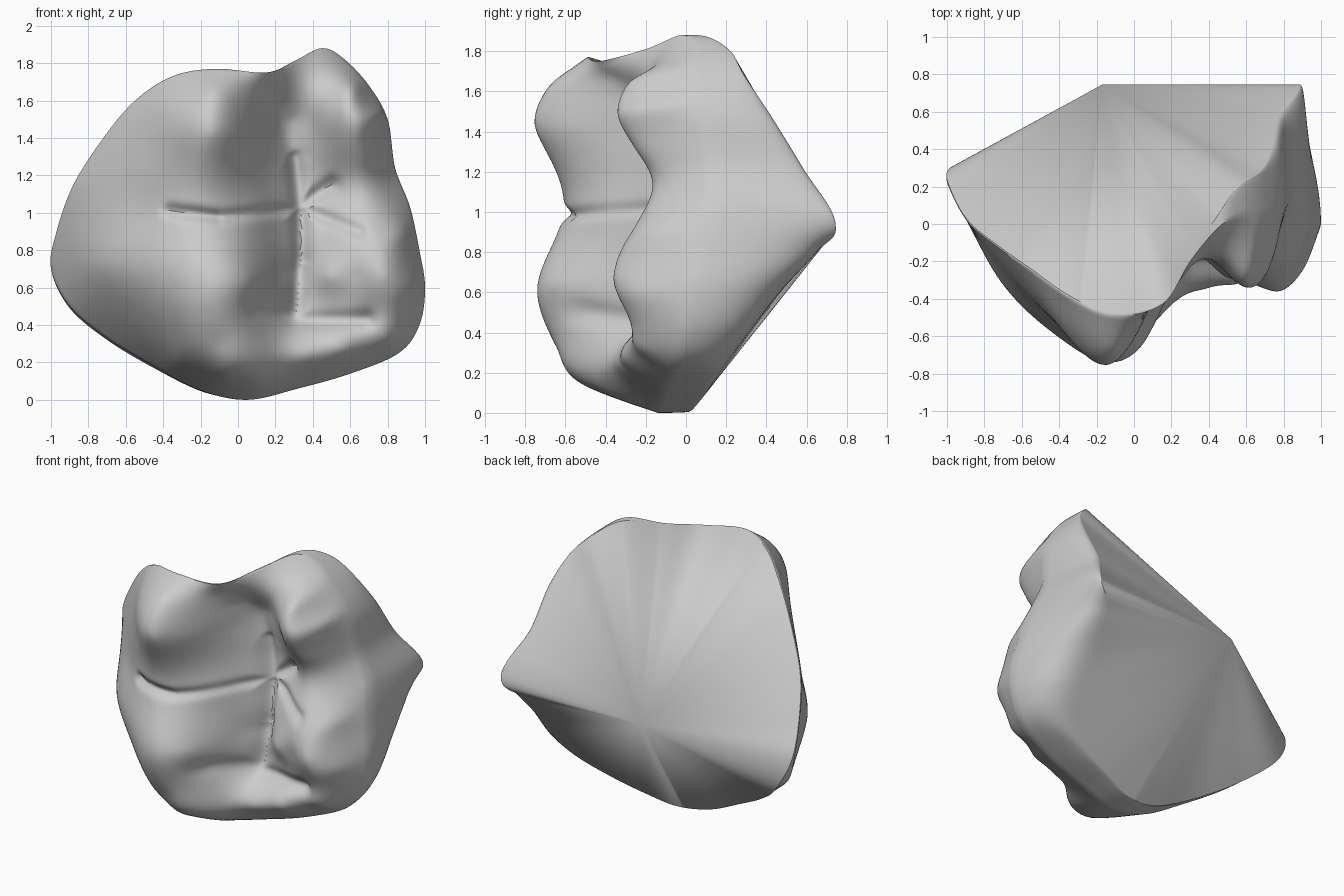
import bpy, bmesh, math
from mathutils import Vector
from mathutils.geometry import intersect_point_line

if "Cube" in bpy.data.objects:
    bpy.data.objects.remove(bpy.data.objects["Cube"])

# Open back rim of the crown, going round from the bottom towards -x (x, y, z)
RIM = [(.05, .02, .01), (-.18, 0, .04), (-.45, .05, .17), (-.7, .17, .32), (-.9, .31, .49),
       (-1, .28, .7), (-.97, .16, .9), (-.88, .01, 1.15), (-.72, -.12, 1.4), (-.55, -.24, 1.6),
       (-.35, -.38, 1.73), (-.12, -.48, 1.77), (.15, -.42, 1.75), (.3, -.18, 1.81),
       (.45, .05, 1.88), (.56, .21, 1.81), (.68, .29, 1.68), (.72, .43, 1.46), (.76, .59, 1.2),
       (.885, .745, .93), (.75, .65, .8), (.68, .46, .59), (.67, .3, .38), (.6, .18, .22),
       (.44, .12, .13), (.25, .07, .06)]
# Widest outline of the crown, matched point for point with the rim
EQUATOR = [(.05, -.14, 0), (-.2, -.14, .05), (-.45, -.06, .18), (-.7, .06, .33), (-.9, .17, .5),
           (-1, .25, .7), (-.97, .15, .9), (-.88, 0, 1.15), (-.72, -.13, 1.4), (-.55, -.25, 1.6),
           (-.35, -.39, 1.73), (-.12, -.49, 1.77), (.15, -.43, 1.75), (.3, -.2, 1.81),
           (.45, -.02, 1.88), (.57, .05, 1.82), (.7, .05, 1.68), (.8, .08, 1.5), (.84, .12, 1.24),
           (.92, .1, 1.03), (.97, .03, .8), (1, 0, .6), (.97, -.02, .4), (.86, -.05, .25),
           (.6, -.1, .14), (.32, -.13, .06)]
# Depth of the chewing surface (x, z, y)
LEFT_CUSPS = [(-.75, .72, -.25), (-.58, .68, -.45), (-.4, .63, -.6), (-.12, .62, -.74),
              (-.55, 1.25, -.39), (-.38, 1.35, -.57), (-.13, 1.43, -.75), (-.22, 1, -.61),
              (-.5, 1, -.46), (-.1, .3, -.63), (-.35, .35, -.5), (-.08, .13, -.49),
              (-.32, .2, -.36), (-.4, 1.58, -.49), (-.12, 1.65, -.66), (.05, .64, -.64),
              (.02, 1.42, -.58), (-.07, 1, -.57)]
VALLEY = [(.13, .65, -.49), (.1, 1, -.42), (.15, 1.4, -.3), (.15, 1.66, -.35), (.3, 1.5, -.13),
          (.3, 1.2, -.12), (.32, .95, -.15), (.3, .7, -.17), (.3, .45, -.22), (.2, .27, -.43),
          (.37, .24, -.35), (.12, .09, -.37)]
RIGHT_CUSPS = [(.52, 1.64, -.24), (.67, 1.54, -.29), (.62, 1.67, -.24), (.47, 1.4, -.2),
               (.7, 1.3, -.2), (.5, 1.15, -.11), (.7, 1.12, -.15), (.55, .95, -.21),
               (.78, .9, -.25), (.48, .66, -.28), (.63, .66, -.31), (.78, .67, -.36),
               (.5, .43, -.24), (.7, .44, -.26), (.55, .27, -.32), (.8, .32, -.23),
               (.93, .6, -.2), (.89, .9, -.14), (.76, 1.52, -.14)]
# Fissures (x1, z1, x2, z2, depth, width)
FISSURES = [(-.36, 1.01, -.1, .98, .04, .035), (-.1, .98, .3, 1.02, .03, .035),
            (.3, 1.3, .33, 1, .05, .045), (.33, 1, .34, .75, .06, .045),
            (.34, .75, .3, .42, .05, .045), (.3, 1.02, .5, 1.15, .04, .04),
            (.33, 1.03, .65, .9, .03, .035), (.3, .42, .68, .43, .04, .045),
            (.3, .43, .12, .5, .05, .06), (.3, 1.3, .2, 1.55, .03, .06)]
SEG, RINGS, WALL = 208, 64, 14
CENTRE = Vector((.08, 0, .95))
BACK_APEX = Vector((-.17, .745, .91))


def closed_curve(points, count):
    """Smooth closed curve through the points."""
    p, n, out = [Vector(q) for q in points], len(points), []
    for i in range(count):
        f = i * n / count
        k, t = int(f), f - int(f)
        a, b, c, d = (p[(k + j) % n] for j in (-1, 0, 1, 2))
        out.append(.5 * (2 * b + (c - a) * t + (2 * a - 5 * b + 4 * c - d) * t * t
                         + (3 * b - a - 3 * c + d) * t ** 3))
    return out


def kernel(dx, dz):
    r2 = dx * dx + dz * dz
    return r2 * math.log(r2) if r2 > 1e-12 else 0


def fit_surface(samples):
    """Thin-plate surface y(x, z) through the samples."""
    n = len(samples)
    m = [[kernel(a[0] - b[0], a[1] - b[1]) + (.002 if a is b else 0) for b in samples]
         + [1, a[0], a[1], a[2]] for a in samples]
    for k in range(3):
        m.append([(1, s[0], s[1])[k] for s in samples] + [0, 0, 0, 0])
    size = n + 3
    for c in range(size):
        piv = max(range(c, size), key=lambda r: abs(m[r][c]))
        m[c], m[piv] = m[piv], m[c]
        for r in range(c + 1, size):
            f = m[r][c] / m[c][c]
            if f:
                m[r] = [u - f * v for u, v in zip(m[r], m[c])]
    w = [0] * size
    for r in reversed(range(size)):
        w[r] = (m[r][size] - sum(m[r][k] * w[k] for k in range(r + 1, size))) / m[r][r]
    return lambda x, z: (w[n] + w[n + 1] * x + w[n + 2] * z
                         + sum(k * kernel(x - s[0], z - s[1]) for k, s in zip(w, samples)))


def fissure_depth(x, z):
    total, q = 0, Vector((x, z, 0))
    for x1, z1, x2, z2, depth, width in FISSURES:
        a, b = Vector((x1, z1, 0)), Vector((x2, z2, 0))
        t = min(1, max(0, intersect_point_line(q, a, b)[1]))
        total = max(total, depth * math.exp(-((q - a.lerp(b, t)).length / width) ** 2))
    return total


rim, equator = closed_curve(RIM, SEG), closed_curve(EQUATOR, SEG)
border = [(p.x, p.z, p.y) for p in equator[::4]]
height = fit_surface(border + LEFT_CUSPS + VALLEY + RIGHT_CUSPS)

bm = bmesh.new()
loops = []
# Side wall bulging from the rim out to the widest outline
for j in range(WALL + 1):
    t = (j / WALL) ** 1.5 * math.pi / 2
    s, c = math.sin(t) ** .6, 1 - math.cos(t)
    loops.append([bm.verts.new((a.x + (b.x - a.x) * s, a.y + (b.y - a.y) * c,
                                a.z + (b.z - a.z) * s)) for a, b in zip(rim, equator)])
# Chewing surface in rings shrinking to the centre
for j in range(1, RINGS):
    s = 1 - j / RINGS
    ring = []
    for b in equator:
        p = CENTRE.lerp(b, s)
        y = height(p.x, p.z) + fissure_depth(p.x, p.z)
        ring.append(bm.verts.new((p.x, y, p.z)))
    loops.append(ring)
for lo, hi in zip(loops, loops[1:]):
    for i in range(SEG):
        k = (i + 1) % SEG
        bm.faces.new((lo[i], lo[k], hi[k], hi[i]))
# Front centre cap and fanned back closing the rim
tip = bm.verts.new((CENTRE.x, height(CENTRE.x, CENTRE.z) + fissure_depth(CENTRE.x, CENTRE.z), CENTRE.z))
apex = bm.verts.new(BACK_APEX)
for i in range(SEG):
    k = (i + 1) % SEG
    bm.faces.new((loops[-1][i], loops[-1][k], tip))
    bm.faces.new((loops[0][k], loops[0][i], apex))
bmesh.ops.remove_doubles(bm, verts=bm.verts, dist=1e-5)
bmesh.ops.recalc_face_normals(bm, faces=bm.faces)

mesh = bpy.data.meshes.new("molar_crown")
bm.to_mesh(mesh)
bm.free()
crown = bpy.data.objects.new("molar_crown", mesh)
bpy.context.collection.objects.link(crown)
# Stand on the ground
low = min(v.co.z for v in mesh.vertices)
for v in mesh.vertices:
    v.co.z -= low
bpy.context.view_layer.objects.active = crown
crown.select_set(True)
bpy.ops.object.shade_smooth_by_angle(angle=math.radians(40))
